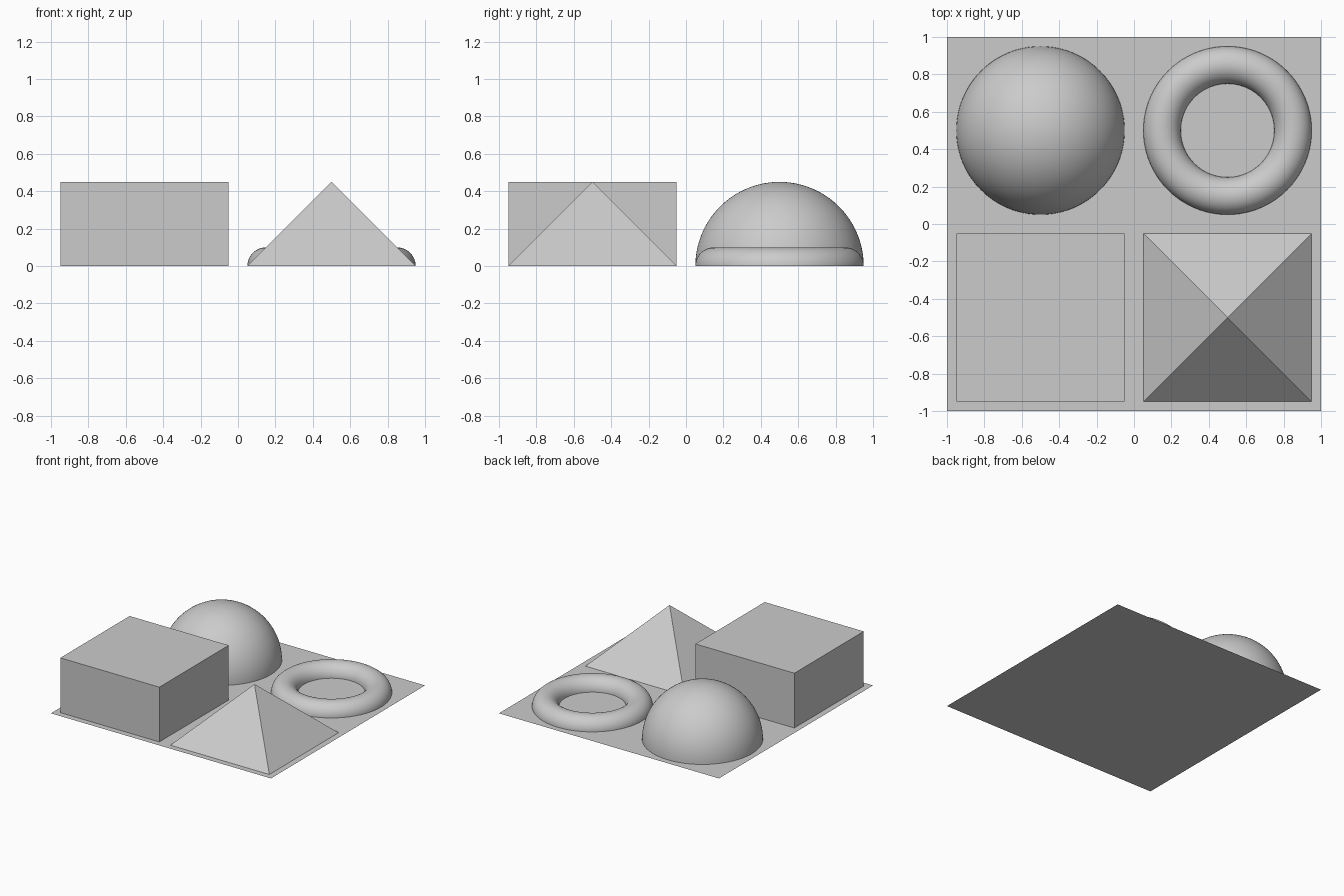
import bpy, bmesh, math
from mathutils import Matrix

if "Cube" in bpy.data.objects:
    bpy.data.objects.remove(bpy.data.objects["Cube"])

Q = 0.5    # offset of each shape's centre
R = 0.45   # half width / radius / height of the shapes


def add(name, bm, loc, smooth=False):
    bmesh.ops.recalc_face_normals(bm, faces=bm.faces)
    for f in bm.faces:
        f.smooth = smooth
    me = bpy.data.meshes.new(name)
    bm.to_mesh(me)
    bm.free()
    ob = bpy.data.objects.new(name, me)
    ob.location = loc
    bpy.context.collection.objects.link(ob)
    return ob


def revolve(name, profile, loc, steps=128):
    # spin an (r, z) profile about z
    bm = bmesh.new()
    vs = [bm.verts.new((r, 0, z)) for r, z in profile]
    es = [bm.edges.new(p) for p in zip(vs, vs[1:])]
    bmesh.ops.spin(bm, geom=vs + es, cent=(0, 0, 0), axis=(0, 0, 1),
                   angle=2 * math.pi, steps=steps)
    bmesh.ops.remove_doubles(bm, verts=bm.verts, dist=1e-5)
    ob = add(name, bm, loc, True)
    # open shell: make sure the faces point outward
    if sum(p.normal.z for p in ob.data.polygons) < 0:
        ob.data.flip_normals()
    return ob


# flat base sheet
bm = bmesh.new()
bmesh.ops.create_grid(bm, x_segments=1, y_segments=1, size=1)
base = add("base_sheet", bm, (0, 0, 0))
if base.data.polygons[0].normal.z < 0:
    base.data.flip_normals()

# block, front left (open underneath, sits on the sheet)
bm = bmesh.new()
bmesh.ops.create_cube(bm, size=1, matrix=Matrix.Diagonal((2 * R, 2 * R, R, 1)))
bmesh.ops.delete(bm, geom=[f for f in bm.faces if f.normal.z < -0.5], context='FACES_ONLY')
add("block", bm, (-Q, -Q, R / 2))

# pyramid, front right
bm = bmesh.new()
bmesh.ops.create_cone(bm, cap_ends=False, segments=4, radius1=R * math.sqrt(2), radius2=0,
                      depth=R, matrix=Matrix.Rotation(math.pi / 4, 4, 'Z'))
bmesh.ops.remove_doubles(bm, verts=bm.verts, dist=1e-5)
# align the base square with the axes whatever the primitive's start angle
corner = min(bm.verts, key=lambda v: v.co.z).co
turn = math.pi / 4 - math.atan2(corner.y, corner.x)
bmesh.ops.rotate(bm, verts=bm.verts, cent=(0, 0, 0), matrix=Matrix.Rotation(turn, 3, 'Z'))
add("pyramid", bm, (Q, -Q, R / 2))

# dome, back left
dome = [(R * math.cos(a), R * math.sin(a)) for a in (math.pi / 2 * i / 32 for i in range(33))]
revolve("dome", dome, (-Q, Q, 0))

# half-sunk ring, back right
ring = [(0.35 + 0.1 * math.cos(a), 0.1 * math.sin(a)) for a in (math.pi * i / 32 for i in range(33))]
revolve("ring", ring, (Q, Q, 0))
